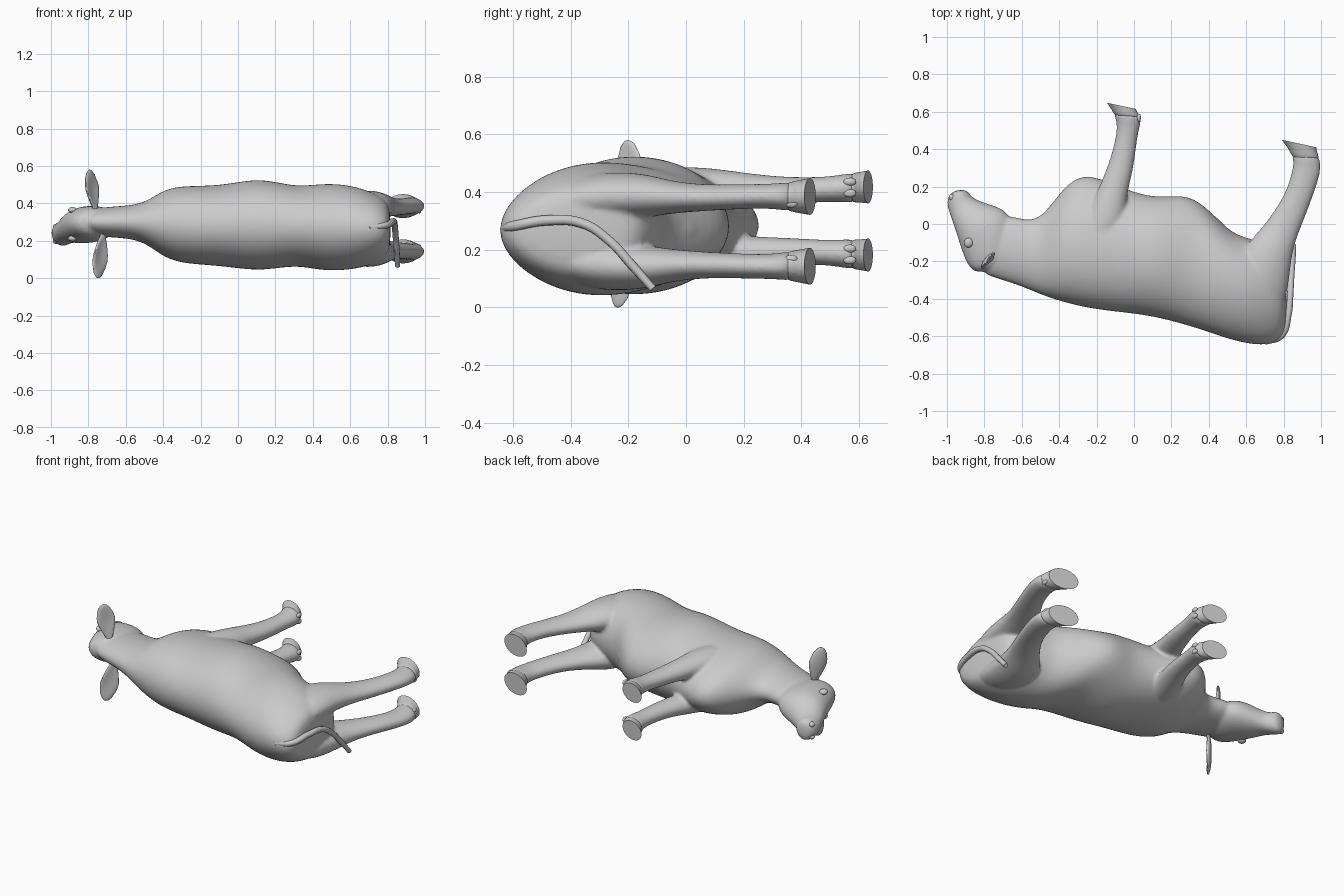
import bpy, bmesh, math
from mathutils import Vector, Matrix

if "Cube" in bpy.data.objects:
    bpy.data.objects.remove(bpy.data.objects["Cube"], do_unlink=True)

grey = bpy.data.materials.new("light_grey")
grey.use_nodes = True
grey.diffuse_color = (0.6, 0.6, 0.6, 1)
grey.node_tree.nodes["Principled BSDF"].inputs["Base Color"].default_value = (0.6, 0.6, 0.6, 1)


def finish(name, bm, subdiv=0):
    """Turn a bmesh into a smooth shaded object."""
    bmesh.ops.recalc_face_normals(bm, faces=bm.faces)
    mesh = bpy.data.meshes.new(name)
    bm.to_mesh(mesh)
    bm.free()
    mesh.materials.append(grey)
    ob = bpy.data.objects.new(name, mesh)
    bpy.context.collection.objects.link(ob)
    if subdiv:
        mod = ob.modifiers.new("smooth", "SUBSURF")
        mod.levels = mod.render_levels = subdiv
    bpy.ops.object.select_all(action="DESELECT")
    bpy.context.view_layer.objects.active = ob
    ob.select_set(True)
    bpy.ops.object.shade_smooth_by_angle(angle=math.radians(50))
    return ob


def loft(name, sections, flat_end=False, n=16):
    """Skin oval sections: (upper x, y, lower x, y, half width, centre z, taper)."""
    bm = bmesh.new()
    crease = bm.edges.layers.float.new("crease_edge")
    rings = []
    for ax, ay, bx, by, half, zc, taper in sections:
        a, b = Vector((ax, ay, zc)), Vector((bx, by, zc))
        mid, arm = (a + b) / 2, (b - a) / 2 * 1.02
        ring = []
        for i in range(n):
            t = 2 * math.pi * i / n
            p = mid - arm * math.cos(t)
            p.z += half * 1.025 * math.sin(t) * (1 + taper * math.cos(t))
            ring.append(bm.verts.new(p))
        rings.append(ring)
    for r, s in zip(rings, rings[1:]):
        for i in range(n):
            j = (i + 1) % n
            bm.faces.new((r[i], r[j], s[j], s[i]))
    bm.faces.new(rings[0])
    sole = bm.faces.new(rings[-1])
    if flat_end:
        for e in sole.edges:
            e[crease] = 1.0
    return finish(name, bm, 2)


def ball(name, centre, radii, rot=Matrix.Identity(4)):
    bm = bmesh.new()
    bmesh.ops.create_uvsphere(bm, u_segments=24, v_segments=14, radius=1)
    bm.transform(Matrix.Translation(centre) @ rot @ Matrix.Diagonal((*radii, 1)))
    return finish(name, bm)


# Torso and neck, from the head end to the rump
flesh = [loft("body", [
    (-0.84, -0.25, -0.72, 0.05, 0.065, 0.300, 0),
    (-0.76, -0.285, -0.64, 0.04, 0.082, 0.300, 0),
    (-0.62, -0.325, -0.55, 0.015, 0.086, 0.300, 0),
    (-0.50, -0.378, -0.475, 0.055, 0.110, 0.297, 0.05),
    (-0.40, -0.412, -0.375, 0.20, 0.187, 0.292, 0.12),
    (-0.27, -0.447, -0.27, 0.275, 0.205, 0.285, 0.22),
    (-0.12, -0.468, -0.13, 0.225, 0.212, 0.281, 0.10),
    (0.00, -0.480, 0.00, 0.170, 0.230, 0.283, 0.05),
    (0.14, -0.502, 0.13, 0.140, 0.247, 0.286, 0),
    (0.33, -0.555, 0.29, 0.165, 0.207, 0.279, 0.05),
    (0.46, -0.602, 0.41, 0.070, 0.232, 0.273, 0),
    (0.60, -0.642, 0.53, -0.06, 0.230, 0.272, -0.13),
    (0.71, -0.650, 0.65, -0.08, 0.207, 0.267, -0.15),
    (0.785, -0.625, 0.77, -0.14, 0.165, 0.265, -0.15),
    (0.82, -0.555, 0.815, -0.20, 0.115, 0.265, -0.1),
])]

# Head, from the poll to the muzzle
flesh.append(loft("head", [
    (-0.82, -0.270, -0.66, -0.20, 0.060, 0.300, 0),
    (-0.885, -0.240, -0.63, -0.09, 0.090, 0.295, 0),
    (-0.925, -0.130, -0.66, 0.050, 0.100, 0.288, 0),
    (-0.952, -0.04, -0.72, 0.09, 0.094, 0.280, 0.1),
    (-0.976, 0.03, -0.79, 0.11, 0.070, 0.262, 0),
    (-0.998, 0.09, -0.86, 0.135, 0.062, 0.243, 0),
    (-1.00, 0.14, -0.88, 0.165, 0.070, 0.237, 0),
    (-0.967, 0.180, -0.90, 0.185, 0.050, 0.235, 0),
]))

# Legs: front and hind, one on each side of the body; the last three sections are the hoof
fore = [  # front x, y, rear x, y, half width, offset from the mid plane
    (-0.30, -0.18, -0.12, -0.18, 0.050, 0.105),
    (-0.28, -0.06, -0.07, -0.07, 0.070, 0.117),
    (-0.24, 0.08, -0.044, 0.04, 0.070, 0.117),
    (-0.185, 0.20, -0.038, 0.16, 0.060, 0.110),
    (-0.14, 0.31, -0.004, 0.29, 0.049, 0.106),
    (-0.112, 0.40, 0.010, 0.40, 0.045, 0.106),
    (-0.090, 0.50, 0.022, 0.49, 0.043, 0.110),
    (-0.095, 0.56, 0.044, 0.565, 0.051, 0.114),
    (-0.118, 0.61, 0.020, 0.59, 0.052, 0.117),
    (-0.145, 0.648, 0.01, 0.615, 0.057, 0.118),
]
hind = [
    (0.51, -0.48, 0.78, -0.50, 0.060, 0.090),
    (0.51, -0.30, 0.825, -0.36, 0.088, 0.118),
    (0.58, -0.13, 0.84, -0.18, 0.080, 0.125),
    (0.67, -0.04, 0.87, -0.07, 0.056, 0.118),
    (0.76, 0.08, 0.92, 0.05, 0.045, 0.116),
    (0.815, 0.18, 0.968, 0.18, 0.043, 0.120),
    (0.84, 0.26, 0.997, 0.27, 0.042, 0.122),
    (0.857, 0.33, 0.998, 0.34, 0.046, 0.121),
    (0.835, 0.39, 0.98, 0.375, 0.055, 0.120),
    (0.79, 0.45, 0.975, 0.41, 0.064, 0.121),
]
for kind, profile, mid in (("front", fore, 0.30), ("hind", hind, 0.264)):
    for label, s in (("upper", 1), ("lower", -1)):
        rows = [(a, b, c, d, h, mid + s * off, 0) for a, b, c, d, h, off in profile]
        flesh.append(loft(f"{kind}_leg_{label}", rows[:-1]))
        loft(f"{kind}_hoof_{label}", rows[-3:], flat_end=True)
        # Paired dewclaws above the rear of each hoof
        x, y = (0.026, 0.568) if kind == "front" else (0.968, 0.365)
        for dz in (-0.02, 0.02):
            ball(f"{kind}_dewclaw_{label}", (x, y, mid + s * 0.116 + dz), (0.011, 0.022, 0.014))

# Udder under the rear belly
flesh.append(ball("udder", (0.41, -0.03, 0.27), (0.15, 0.07, 0.08),
                  Matrix.Rotation(math.radians(-42), 4, "Z")))

# Fuse torso, head, legs and udder into one soft skin
bpy.ops.object.select_all(action="DESELECT")
for ob in flesh:
    ob.select_set(True)
body = bpy.context.view_layer.objects.active = flesh[0]
bpy.ops.object.convert(target="MESH")
bpy.ops.object.join()
skin = body.modifiers.new("skin", "REMESH")
skin.mode = "VOXEL"
skin.voxel_size = 0.01
skin.use_smooth_shade = True
soften = body.modifiers.new("soften", "SMOOTH")
soften.factor = 0.5
soften.iterations = 5


# Leaf shaped ears with a hollow front
def ear(name, base, tip):
    base, tip = Vector(base), Vector(tip)
    axis = tip - base
    bm = bmesh.new()
    bmesh.ops.create_uvsphere(bm, u_segments=24, v_segments=16, radius=1)
    for v in bm.verts:
        h = (v.co.z + 1) / 2
        x = v.co.x * 0.056 * min(1.0, 0.4 + h)
        y = v.co.y * 0.022
        if v.co.y < 0:                       # press the front inwards
            y += 0.022 * (1 - v.co.x ** 2) * math.sin(math.pi * h)
        v.co = (x, y, h * axis.length)
    # Lean towards the tip with the broad side set diagonally
    aim = Matrix.Rotation(math.radians(52), 4, "Z")
    lean = Vector((0, 0, 1)).rotation_difference(axis.normalized()).to_matrix().to_4x4()
    bm.transform(Matrix.Translation(base) @ lean @ aim)
    finish(name, bm)


ear("ear_upper", (-0.755, -0.185, 0.345), (-0.795, -0.205, 0.58))
ear("ear_lower", (-0.715, -0.20, 0.26), (-0.75, -0.24, 0.0))

# Eyes and nostrils
for label, s in (("upper", 1), ("lower", -1)):
    ball(f"eye_{label}", (-0.885, -0.10, 0.288 + s * 0.076), (0.024, 0.026, 0.016))
    ball(f"nostril_{label}", (-0.972, 0.142, 0.237 + s * 0.038), (0.018, 0.018, 0.016))

# Tail lying on the rump and falling to the lower side
curve = bpy.data.curves.new("tail", "CURVE")
curve.dimensions = "3D"
curve.bevel_depth = 0.018
curve.bevel_resolution = 3
curve.use_fill_caps = True
path = [(0.70, -0.632, 0.272, 0.8), (0.787, -0.597, 0.282, 1), (0.826, -0.48, 0.302, 1),
        (0.836, -0.36, 0.292, 0.95), (0.842, -0.27, 0.235, 0.9),
        (0.848, -0.19, 0.150, 0.9), (0.854, -0.115, 0.065, 0.75)]
spline = curve.splines.new("BEZIER")
spline.bezier_points.add(len(path) - 1)
for p, (x, y, z, r) in zip(spline.bezier_points, path):
    p.co, p.radius = (x, y, z), r
    p.handle_left_type = p.handle_right_type = "AUTO"
curve.materials.append(grey)
bpy.context.collection.objects.link(bpy.data.objects.new("tail", curve))
